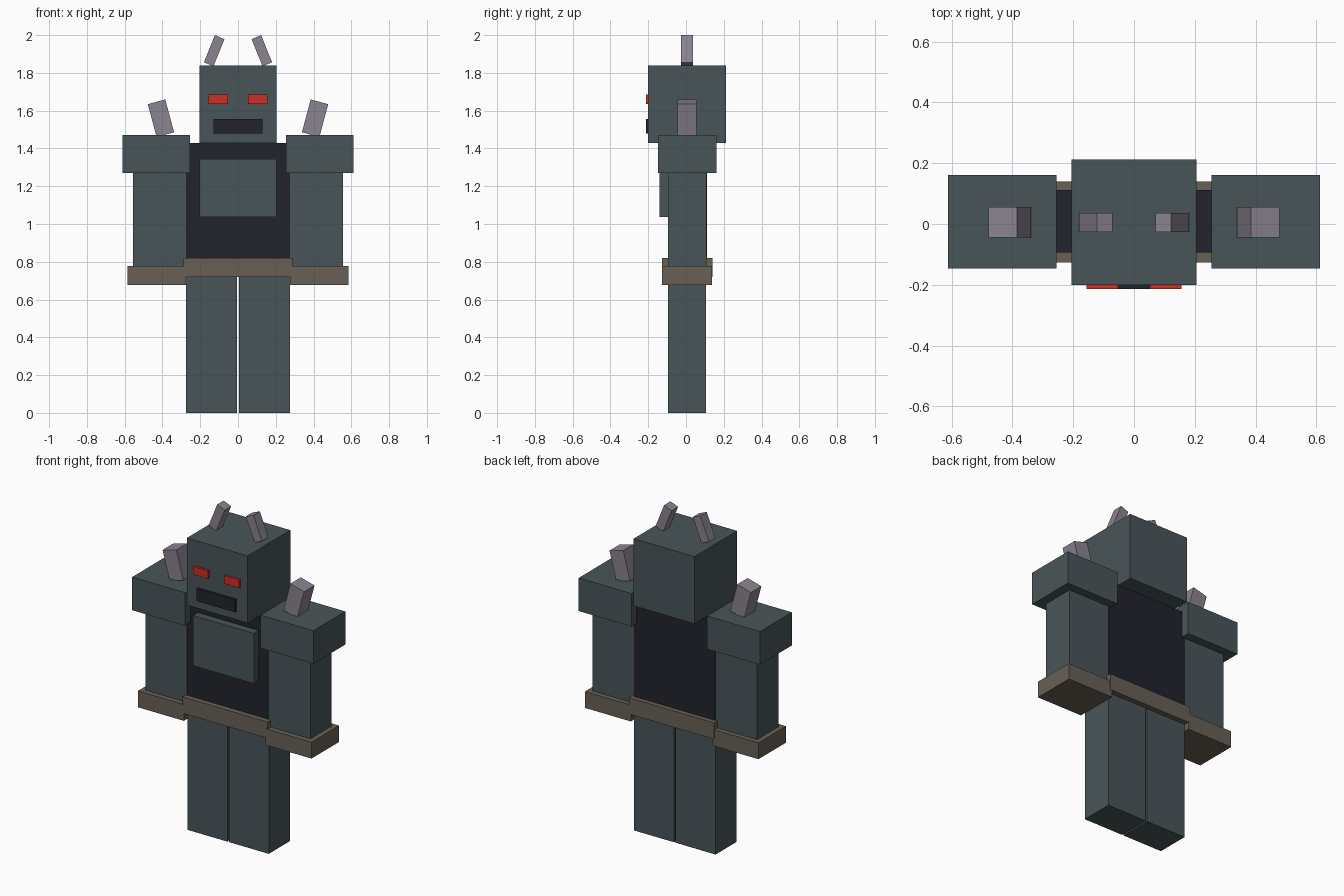
import bpy
import bmesh
from math import radians
from mathutils import Matrix, Vector

old = bpy.data.objects.get("Cube")
if old:
    bpy.data.objects.remove(old, do_unlink=True)


def material(name, rgb):
    """Flat material from an 8-bit sRGB colour."""
    linear = [((c / 255 + 0.055) / 1.055) ** 2.4 for c in rgb] + [1.0]
    mat = bpy.data.materials.new(name)
    mat.use_nodes = True
    mat.diffuse_color = linear
    mat.node_tree.nodes["Principled BSDF"].inputs["Base Color"].default_value = linear
    return mat


slate = material("slate_armour", (73, 85, 89))
dark = material("dark_cloth", (34, 34, 45))
brown = material("brown_leather", (104, 96, 86))
horn = material("pale_horn", (139, 131, 144))
red = material("glowing_red", (205, 46, 36))


def box(name, mat, x, y, z, side=1, tilt=0):
    """Box from its x, y, z ranges; side=-1 mirrors it, tilt leans its top towards +x."""
    spans = (x, y, z)
    centre = Vector([(lo + hi) / 2 for lo, hi in spans])
    centre.x *= side
    size = Matrix.Diagonal([hi - lo for lo, hi in spans] + [1])
    bm = bmesh.new()
    bmesh.ops.create_cube(bm, size=1, matrix=size)
    mesh = bpy.data.meshes.new(name)
    bm.to_mesh(mesh)
    bm.free()
    mesh.materials.append(mat)
    obj = bpy.data.objects.new(name, mesh)
    obj.location = centre
    obj.rotation_euler.y = radians(tilt * side)
    bpy.context.collection.objects.link(obj)
    return obj


# Head, torso and belt
box("head", slate, (-0.205, 0.205), (-0.2, 0.212), (1.43, 1.84))
box("mouth", dark, (-0.13, 0.13), (-0.213, -0.19), (1.48, 1.557))
box("torso", dark, (-0.275, 0.275), (-0.094, 0.111), (0.8, 1.43))
box("chest_plate", slate, (-0.205, 0.205), (-0.14, -0.09), (1.037, 1.344))
box("belt", brown, (-0.288, 0.288), (-0.126, 0.14), (0.72, 0.82))

# Paired parts
for label, s in (("left", 1), ("right", -1)):
    box(label + "_eye", red, (0.053, 0.156), (-0.213, -0.19), (1.635, 1.685), s)
    box(label + "_head_horn", horn, (0.0985, 0.1535), (-0.026, 0.036), (1.84, 1.995), s, -22)
    box(label + "_shoulder_guard", slate, (0.255, 0.612), (-0.147, 0.161), (1.27, 1.472), s)
    box(label + "_shoulder_spike", horn, (0.36, 0.456), (-0.045, 0.056), (1.47, 1.65), s, 15)
    box(label + "_arm", slate, (0.276, 0.556), (-0.096, 0.108), (0.75, 1.28), s)
    box(label + "_cuff", brown, (0.276, 0.586), (-0.128, 0.138), (0.677, 0.777), s)
    box(label + "_leg", slate, (0.005, 0.275), (-0.096, 0.107), (0, 0.73), s)
